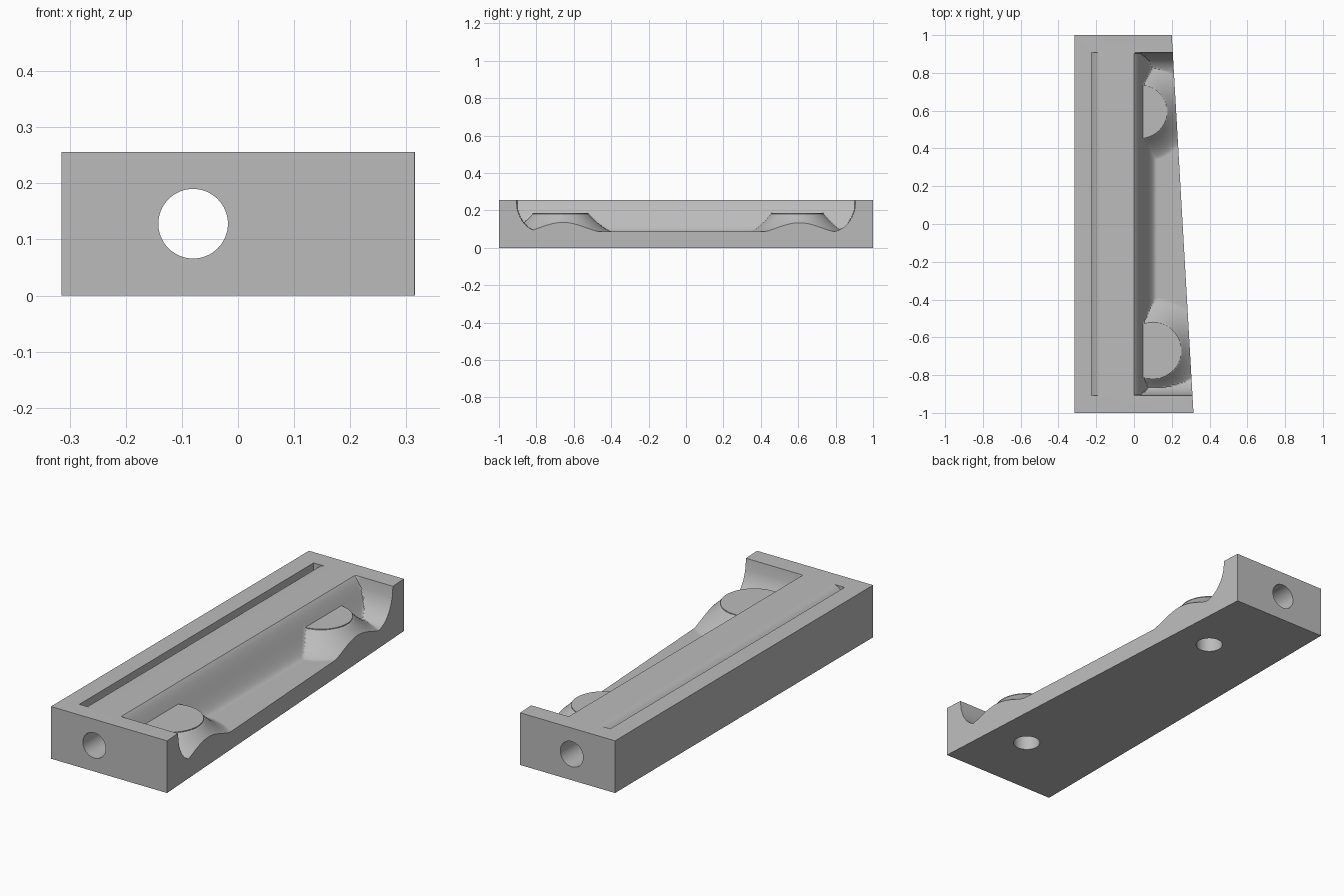
import bpy, bmesh, math
from mathutils import Matrix, Vector

if "Cube" in bpy.data.objects:
    bpy.data.objects.remove(bpy.data.objects["Cube"], do_unlink=True)

TOP, FLOOR, END = 0.256, 0.086, 0.908
# Round pads: centre x, centre y, radius
PADS = [(0.035, 0.595, 0.14), (0.1, -0.67, 0.15)]
PAD_Z = 0.185

grey = bpy.data.materials.new("plain grey")
grey.use_nodes = True
grey.diffuse_color = (0.5, 0.5, 0.5, 1)
grey.node_tree.nodes["Principled BSDF"].inputs["Base Color"].default_value = (0.5, 0.5, 0.5, 1)


def make_object(name, bm):
    bmesh.ops.recalc_face_normals(bm, faces=bm.faces)
    mesh = bpy.data.meshes.new(name)
    bm.to_mesh(mesh)
    bm.free()
    mesh.materials.append(grey)
    obj = bpy.data.objects.new(name, mesh)
    bpy.context.collection.objects.link(obj)
    return obj


def prism(name, points, offset):
    """Extrude a closed outline along an offset."""
    bm = bmesh.new()
    face = bm.faces.new([bm.verts.new(p) for p in points])
    ext = bmesh.ops.extrude_face_region(bm, geom=[face])
    verts = [g for g in ext["geom"] if isinstance(g, bmesh.types.BMVert)]
    bmesh.ops.translate(bm, vec=offset, verts=verts)
    return make_object(name, bm)


def cylinder(name, centre, radius, depth, axis="Z"):
    bm = bmesh.new()
    turn = Matrix.Rotation(math.pi / 2, 4, "X") if axis == "Y" else Matrix()
    bmesh.ops.create_cone(bm, cap_ends=True, segments=64, radius1=radius, radius2=radius,
                          depth=depth, matrix=Matrix.Translation(centre) @ turn)
    return make_object(name, bm)


def combine(body, tool, operation):
    """Apply a boolean and discard the tool."""
    tool.hide_render = True
    mod = body.modifiers.new("cut", "BOOLEAN")
    mod.operation, mod.object, mod.solver = operation, tool, "EXACT"
    bpy.context.view_layer.objects.active = body
    bpy.ops.object.modifier_apply(modifier=mod.name)
    bpy.data.objects.remove(tool, do_unlink=True)


def recess_height(x, y):
    """Recess floor: S-curved long wall, scooped ends, flared pad pedestals."""
    t = min(x / 0.12, 1)
    blend = 0.7 * t * t * (3 - 2 * t) + 0.3 * t * (2 - t)
    z = TOP + 0.001 - (TOP - FLOOR) * blend
    s = max(0, 1 - (END - abs(y)) / 0.13)
    z = max(z, TOP + 0.001 - (TOP - FLOOR) * math.sqrt(max(0, 1 - s * s)))
    for px, py, r in PADS:
        d = max(0, math.hypot(x - px, y - py) - r)
        z = max(z, FLOOR + (PAD_Z - 0.003 - FLOOR) * max(0, 1 - d / 0.13) ** 1.5)
    return z


# Tapered block
block = prism("tapered_block", [(-0.315, -1, 0), (0.315, -1, 0), (0.2, 1, 0), (-0.315, 1, 0)],
              Vector((0, 0, TOP)))

# Sculpted recess, open on the slanted side
bm = bmesh.new()
bmesh.ops.create_grid(bm, x_segments=50, y_segments=300, size=1)
for v in bm.verts:
    x, y = (v.co.x + 1) * 0.17, v.co.y * END
    v.co = (x, y, recess_height(x, y))
ext = bmesh.ops.extrude_face_region(bm, geom=bm.faces[:])
for g in ext["geom"]:
    if isinstance(g, bmesh.types.BMVert):
        g.co.z = 0.4
combine(block, make_object("recess_cutter", bm), "DIFFERENCE")

# Flat round pads on the pedestals
for px, py, r in PADS:
    combine(block, cylinder("pad", (px, py, PAD_Z - 0.02), r, 0.04), "UNION")

# Long bore from end to end
combine(block, cylinder("bore_cutter", (-0.08, 0, 0.128), 0.062, 2.2, "Y"), "DIFFERENCE")

# Blind holes beneath the pads
for px, py, r in PADS:
    combine(block, cylinder("hole_cutter", (px, py, 0.05), 0.062, 0.16), "DIFFERENCE")

# Long groove: steep outer wall, rounded inner slope
slope = [(-0.165 - 0.06 * i / 8, -END, TOP - 0.045 * (i / 8) ** 2) for i in range(9)]
outline = [(-0.165, -END, 0.3)] + slope + [(-0.225, -END, 0.3)]
combine(block, prism("groove_cutter", outline, Vector((0, 2 * END, 0))), "DIFFERENCE")

# Smooth shading with crisp edges
bpy.ops.object.select_all(action="DESELECT")
block.select_set(True)
bpy.context.view_layer.objects.active = block
bpy.ops.object.shade_smooth_by_angle(angle=math.radians(30))
